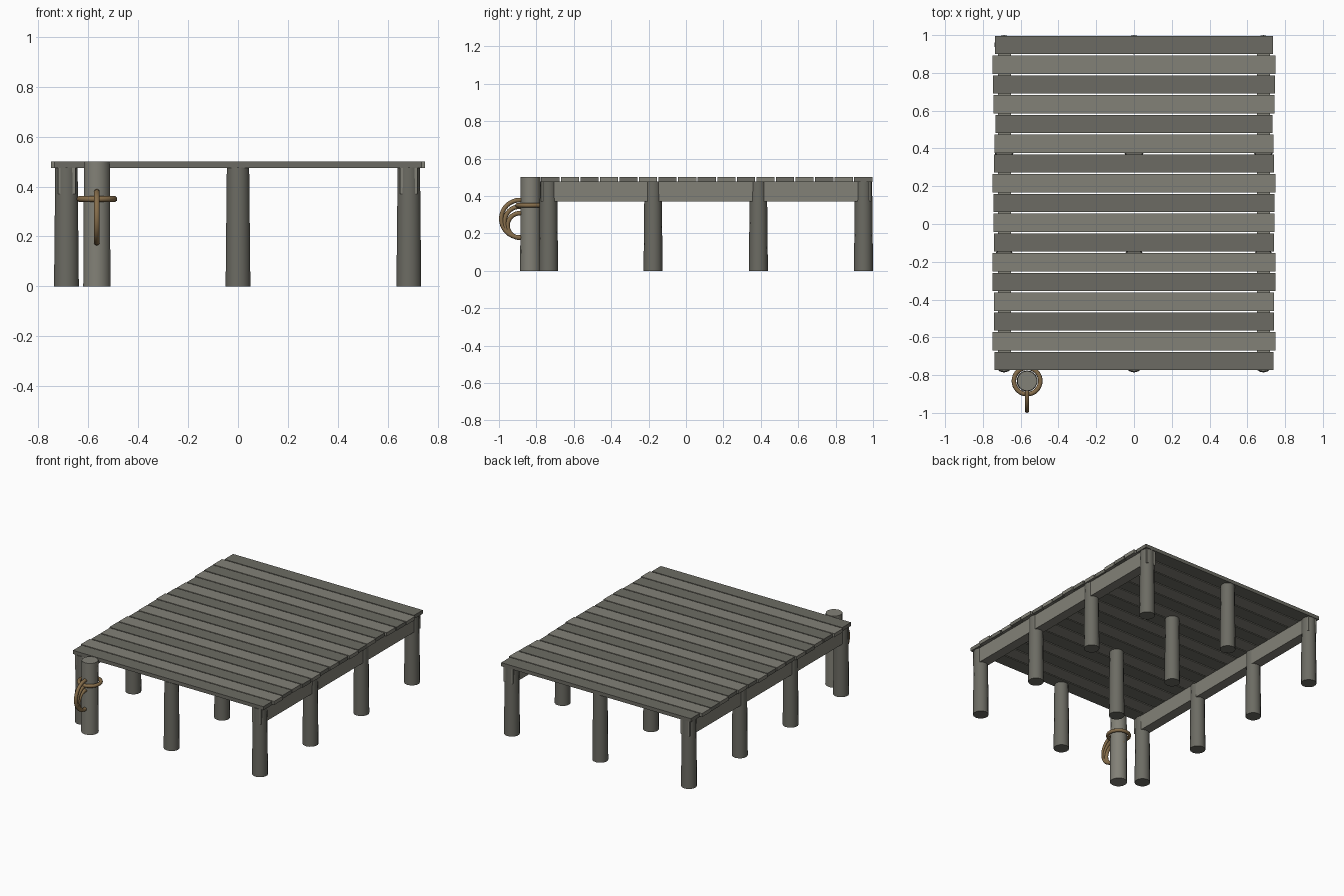
import bpy, math

if "Cube" in bpy.data.objects:
    bpy.data.objects.remove(bpy.data.objects["Cube"])


def material(name, rgb):
    m = bpy.data.materials.new(name)
    m.diffuse_color = (*rgb, 1)
    m.use_nodes = True
    m.node_tree.nodes["Principled BSDF"].inputs["Base Color"].default_value = m.diffuse_color
    return m


DARK = material("dark_wood", (0.15, 0.148, 0.125))
LIGHT = material("light_wood", (0.225, 0.22, 0.185))
ROPE = material("rope_fibre", (0.24, 0.155, 0.07))


def finish(name, mat, smooth=False):
    ob = bpy.context.object
    ob.name = name
    ob.data.materials.append(mat)
    if smooth:
        bpy.ops.object.shade_smooth_by_angle(angle=math.radians(50))
    return ob


def box(name, center, size, mat):
    bpy.ops.mesh.primitive_cube_add(size=1, location=center)
    bpy.context.object.scale = size
    bpy.ops.object.transform_apply(location=False, rotation=False, scale=True)
    return finish(name, mat)


def post(name, x, y, r_bottom, r_top, height, mat):
    bpy.ops.mesh.primitive_cone_add(vertices=14, radius1=r_bottom, radius2=r_top,
                                    depth=height, location=(x, y, height / 2))
    return finish(name, mat, True)


def ring(name, center, radius, rot=(0, 0, 0)):
    bpy.ops.mesh.primitive_torus_add(major_radius=radius, minor_radius=0.012,
                                     major_segments=32, minor_segments=10,
                                     location=center, rotation=rot)
    return finish(name, ROPE, True)


# Deck planks, slightly uneven in length, alternating shades
half_lengths = [.735, .749, .746, .743, .733, .738, .741, .749, .743,
                .743, .741, .749, .749, .741, .741, .749, .738]
for i, h in enumerate(half_lengths):
    box(f"plank_{i + 1}", (0, 0.948 - i * 0.1046, 0.4875), (2 * h, 0.097, 0.025),
        LIGHT if i % 2 else DARK)

# Support posts in three rows
for row, x in (("left", -0.688), ("middle", 0), ("right", 0.685)):
    for k, y in enumerate((-0.735, -0.176, 0.387, 0.949)):
        post(f"{row}_post_{k + 1}", x, y, 0.051, 0.046, 0.476, DARK)

# Long beams under the deck edges
for side, x in (("left", -0.686), ("right", 0.685)):
    box(f"{side}_beam", (x, 0.108, 0.423), (0.07, 1.764, 0.106), LIGHT)

# Mooring post with tied rope
post("mooring_post", -0.566, -0.831, 0.056, 0.053, 0.5, LIGHT)
ring("rope_tie", (-0.566, -0.831, 0.35), 0.07)

# Hanging coil of three nested loops
for k, (radius, z) in enumerate(((0.1, 0.278), (0.083, 0.260), (0.066, 0.242))):
    ring(f"rope_loop_{k + 1}", (-0.566, -0.888, z), radius, (0, math.pi / 2, 0))
